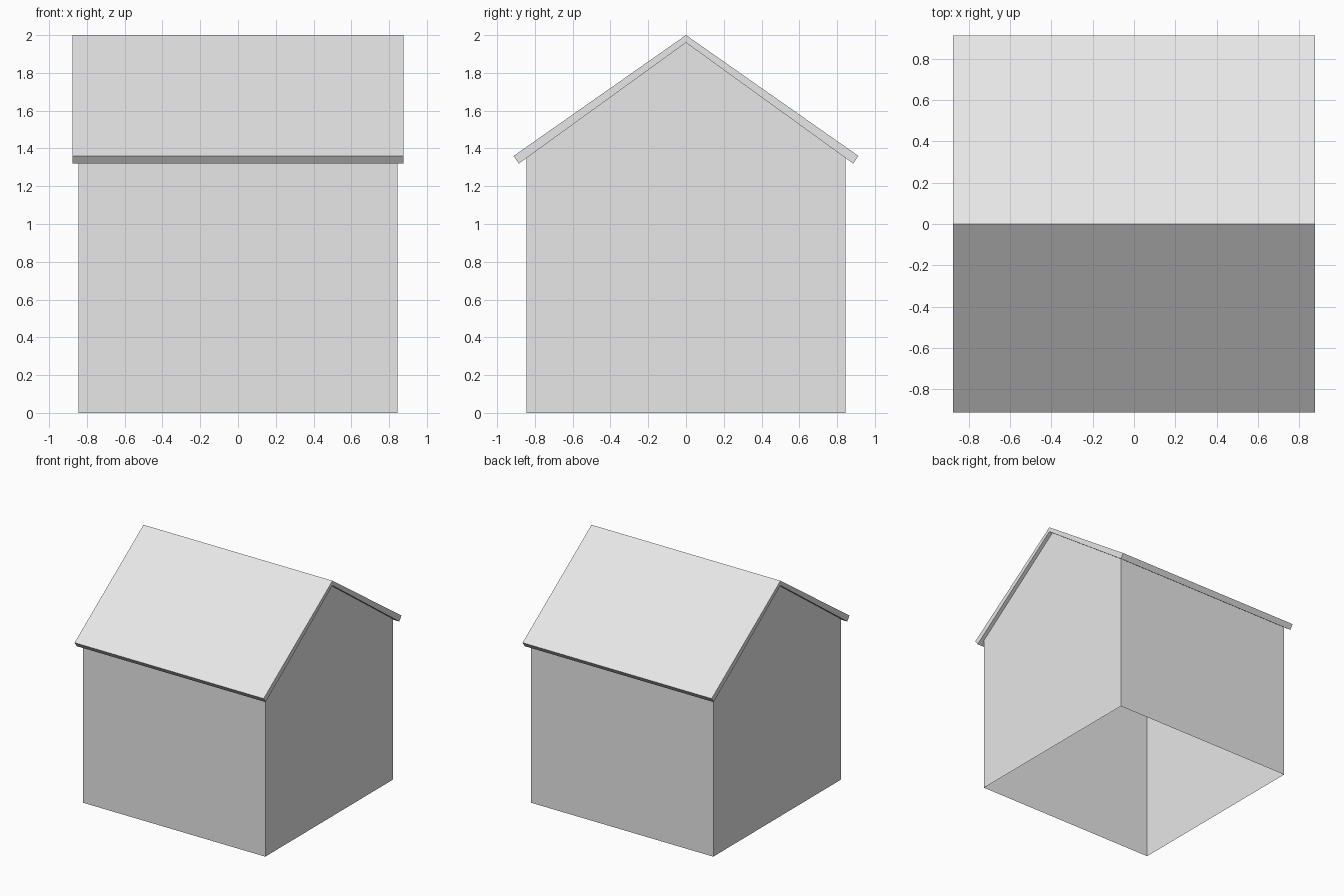
import bpy
import bmesh

# Remove the default object
cube = bpy.data.objects.get("Cube")
if cube:
    bpy.data.objects.remove(cube, do_unlink=True)

# Single plain colour
grey = bpy.data.materials.new("light_grey")
grey.use_nodes = True
grey.diffuse_color = (0.8, 0.8, 0.8, 1)
bsdf = next(n for n in grey.node_tree.nodes if n.type == "BSDF_PRINCIPLED")
bsdf.inputs["Base Color"].default_value = grey.diffuse_color


def extrude_profile(name, profile, half_width, open_edges=()):
    """Sweep a closed (y, z) profile along x, leaving listed edges open."""
    bm = bmesh.new()
    near, far = [[bm.verts.new((x, y, z)) for y, z in profile]
                 for x in (half_width, -half_width)]
    bm.faces.new(near)
    bm.faces.new(far[::-1])
    for i in range(len(profile)):
        if i not in open_edges:
            j = (i + 1) % len(profile)
            bm.faces.new((near[j], near[i], far[i], far[j]))
    bmesh.ops.recalc_face_normals(bm, faces=bm.faces)
    mesh = bpy.data.meshes.new(name)
    bm.to_mesh(mesh)
    bm.free()
    mesh.materials.append(grey)
    obj = bpy.data.objects.new(name, mesh)
    bpy.context.collection.objects.link(obj)
    return obj


# Gabled walls: a thin shell, open at the floor and under the roof
wall, eave, peak = 0.845, 1.35, 1.96
extrude_profile("walls",
                [(-wall, 0), (wall, 0), (wall, eave), (0, peak), (-wall, eave)],
                wall, open_edges=(0, 2, 3))

# Pitched roof: bent slab with square-cut eaves
extrude_profile("roof",
                [(-0.885, 1.32), (0, peak), (0.885, 1.32),
                 (0.913, 1.36), (0, 2), (-0.913, 1.36)], 0.877)
